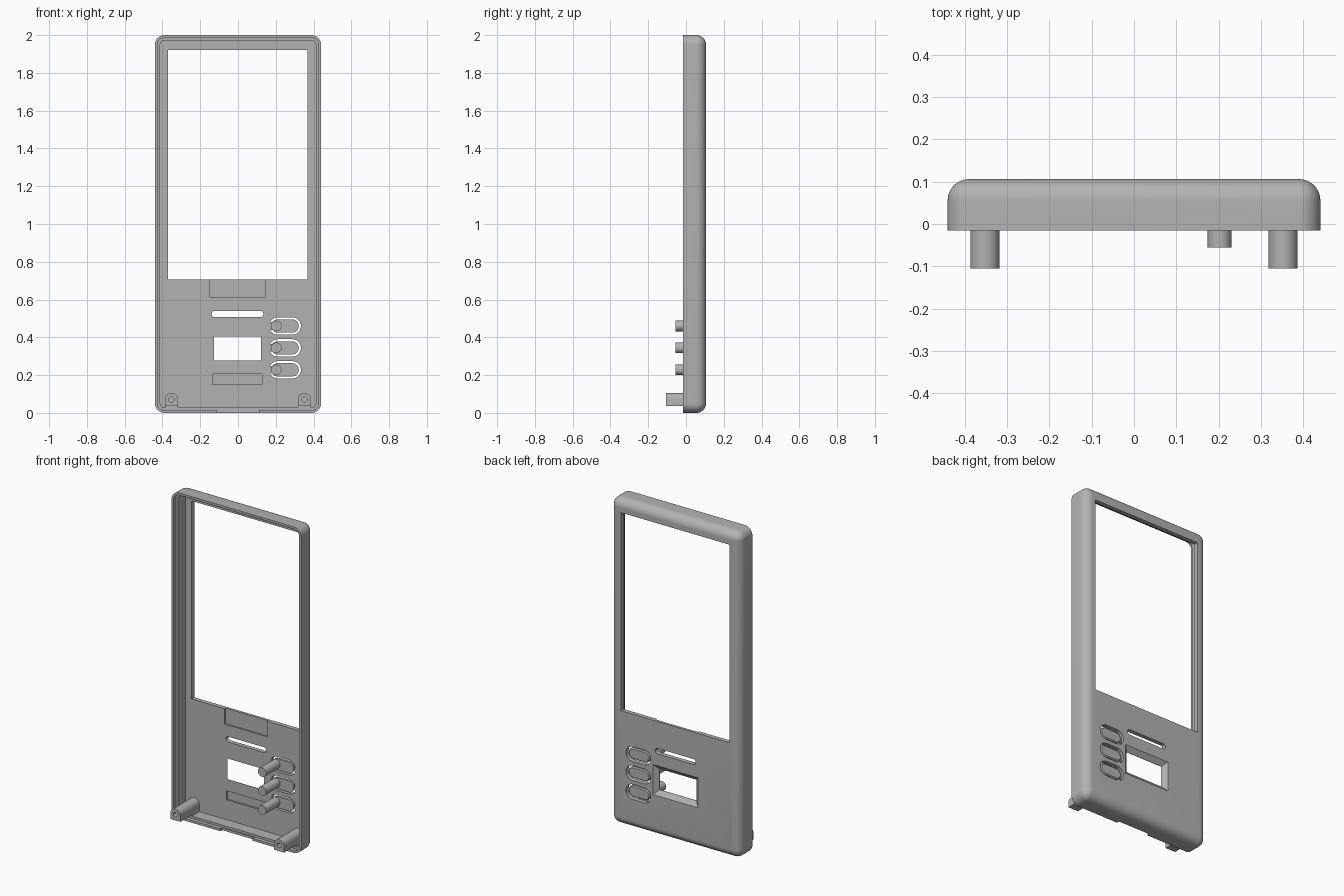
import bpy, bmesh, math

old = bpy.data.objects.get("Cube")
if old:
    bpy.data.objects.remove(old, do_unlink=True)

grey = bpy.data.materials.new("Plain grey")
grey.use_nodes = True
COLOR = (0.45, 0.45, 0.45, 1)
grey.diffuse_color = COLOR
grey.node_tree.nodes["Principled BSDF"].inputs["Base Color"].default_value = COLOR

RIM, BACK, FLOOR = -0.015, 0.106, 0.08   # front rim, outer face, inner face


def outline(x0, x1, z0, z1, r, n=10):
    """Rounded rectangle in the xz plane."""
    if r <= 0:
        return [(x1, z1), (x0, z1), (x0, z0), (x1, z0)]
    pts = []
    corners = [(x1 - r, z1 - r), (x0 + r, z1 - r), (x0 + r, z0 + r), (x1 - r, z0 + r)]
    for q, (cx, cz) in enumerate(corners):
        for i in range(n + 1):
            a = (q + i / n) * math.pi / 2
            pts.append((cx + r * math.cos(a), cz + r * math.sin(a)))
    return pts


def loft(name, rings):
    """Skin a list of (y, outline) sections and cap both ends."""
    bm = bmesh.new()
    loops = [[bm.verts.new((x, y, z)) for x, z in pts] for y, pts in rings]
    for a, b in zip(loops, loops[1:]):
        for i in range(len(a)):
            j = (i + 1) % len(a)
            bm.faces.new((a[i], a[j], b[j], b[i]))
    bm.faces.new(loops[0])
    bm.faces.new(loops[-1])
    bmesh.ops.remove_doubles(bm, verts=bm.verts, dist=1e-5)
    bmesh.ops.recalc_face_normals(bm, faces=bm.faces)
    me = bpy.data.meshes.new(name)
    bm.to_mesh(me)
    bm.free()
    me.materials.append(grey)
    ob = bpy.data.objects.new(name, me)
    bpy.context.collection.objects.link(ob)
    return ob


def prism(name, box, y0, y1, r=0):
    pts = outline(*box, r)
    return loft(name, [(y0, pts), (y1, pts)])


def cut(target, cutter):
    cutter.hide_render = True
    mod = target.modifiers.new("cut", "BOOLEAN")
    mod.operation, mod.solver, mod.object = "DIFFERENCE", "EXACT", cutter
    bpy.context.view_layer.objects.active = target
    bpy.ops.object.modifier_apply(modifier=mod.name)
    bpy.data.objects.remove(cutter, do_unlink=True)


def smooth(ob):
    bpy.ops.object.select_all(action="DESELECT")
    ob.select_set(True)
    bpy.context.view_layer.objects.active = ob
    bpy.ops.object.shade_smooth_by_angle(angle=math.radians(30))


def grow(box, d):
    return (box[0] - d, box[1] + d, box[2] - d, box[3] + d)


# Hollow case: inner floor, stepped lip, rim, outer wall and rounded back edge
BODY = (-0.44, 0.44, 0, 2)
R = 0.051
sections = [(y, outline(*grow(BODY, -d), R - d)) for y, d in
            [(FLOOR, 0.028), (0.008, 0.028), (0.008, 0.014), (RIM, 0.014), (RIM, 0)]]
for i in range(10):
    a = i / 9 * math.radians(89)
    d = R * (1 - math.cos(a))
    sections.append((BACK - R + R * math.sin(a), outline(*grow(BODY, -d), R - d)))
case = loft("case", sections)

# Screen opening and speaker slot
cut(case, prism("screen_cutter", (-0.37, 0.367, 0.705, 1.92), 0.03, 0.2))
cut(case, prism("slot_cutter", (-0.14, 0.135, 0.507, 0.54), 0.03, 0.2, 0.0164))

# Small window with flared outer edges
small = (-0.128, 0.122, 0.277, 0.405)
cut(case, loft("window_cutter", [(0.03, outline(*small, 0)), (FLOOR + 0.002, outline(*small, 0)),
                                 (BACK + 0.01, outline(*grow(small, 0.04), 0))]))

# Shallow recesses on the inner face
cut(case, prism("upper_recess", (-0.148, 0.143, 0.61, 0.72), 0.03, FLOOR + 0.01))
cut(case, prism("lower_recess", (-0.134, 0.128, 0.15, 0.205), 0.03, FLOOR + 0.01))

# Notch in the bottom rim
cut(case, prism("rim_notch", (-0.11, 0.11, -0.02, 0.022), -0.05, 0.002))

# Buttons: pill openings, inset keys, hinge tabs and plunger pegs
for i, z in enumerate((0.46, 0.344, 0.228), 1):
    pill = (0.165, 0.333, z - 0.046, z + 0.046)
    cut(case, prism("button_cutter", pill, 0.03, 0.2, 0.0459))
    key_box = grow(pill, -0.011)
    edge = grow(key_box, -0.006)
    smooth(loft(f"button_{i}", [(FLOOR, outline(*key_box, 0.0349)),
                               (BACK - 0.012, outline(*key_box, 0.0349)),
                               (BACK - 0.006, outline(*edge, 0.0289))]))
    prism(f"button_hinge_{i}", (0.155, 0.185, z - 0.02, z + 0.02), FLOOR + 0.001, FLOOR + 0.01)
    smooth(prism(f"button_peg_{i}", (0.174, 0.23, z - 0.028, z + 0.028), -0.055, FLOOR + 0.005, 0.0279))
smooth(case)

# Screw posts: flat below, round above, with a bore
for side, x in (("left", 0.352), ("right", -0.352)):
    w, zc = 0.034, 0.071
    arc = [(x + w * math.cos(math.pi * i / 20), zc + w * math.sin(math.pi * i / 20)) for i in range(21)]
    pts = arc + [(x - w, 0.036), (x + w, 0.036)]
    post = loft(f"screw_post_{side}", [(-0.105, pts), (FLOOR + 0.005, pts)])
    b = 0.014
    cut(post, prism("bore", (x - b, x + b, zc - b, zc + b), -0.2, 0.04, b - 0.0001))
    smooth(post)
    # Rib tying the post to the bottom wall
    prism(f"post_rib_{side}", (x - w, x + w, 0.02, 0.04), 0.01, FLOOR + 0.005)
